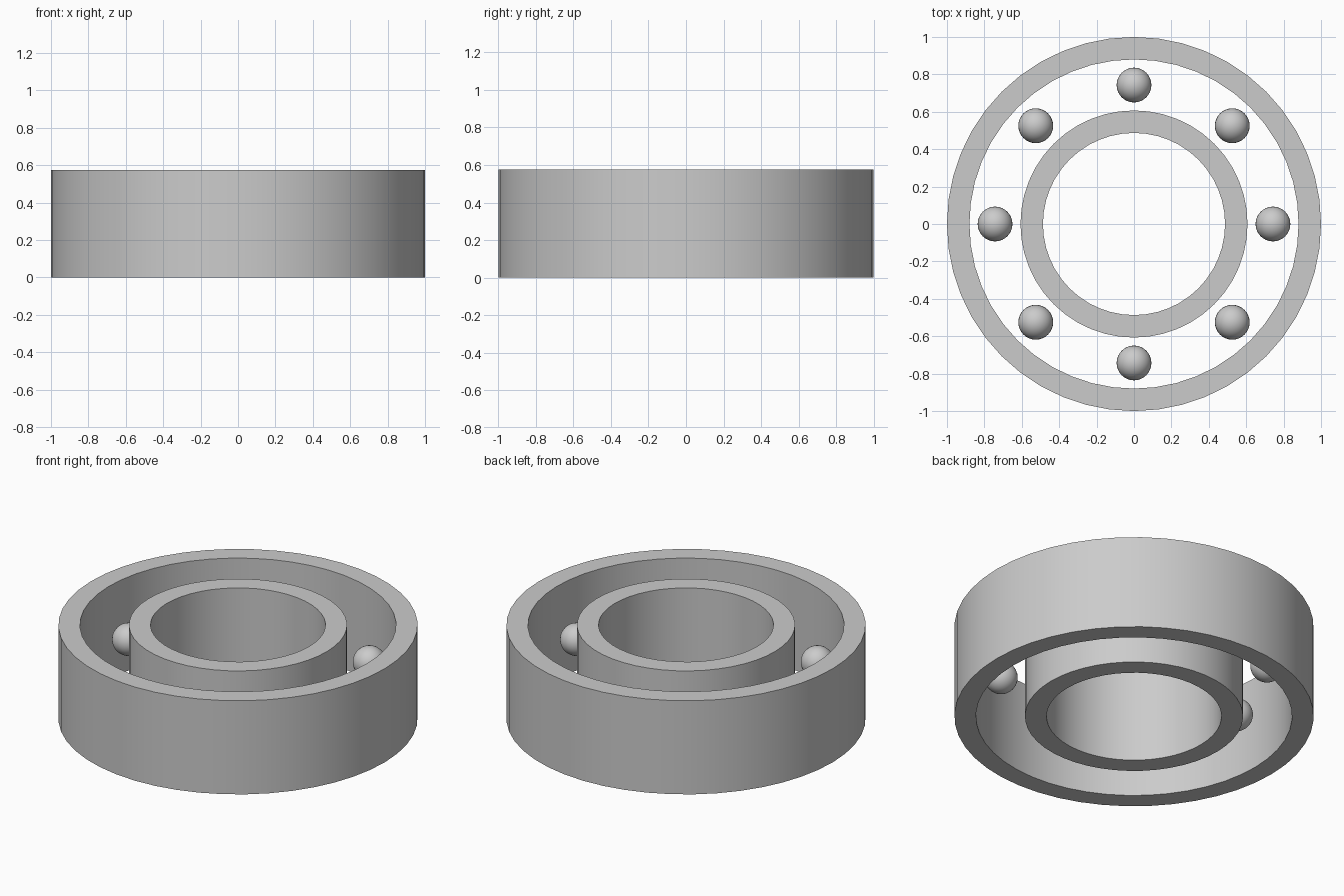
import bpy, bmesh, math

cube = bpy.data.objects.get("Cube")
if cube:
    bpy.data.objects.remove(cube, do_unlink=True)

HEIGHT = 0.575
SEGMENTS = 48
BALLS = 8

steel = bpy.data.materials.new("steel_grey")
steel.use_nodes = True
grey = (0.6, 0.6, 0.6, 1)
steel.diffuse_color = grey
steel.node_tree.nodes["Principled BSDF"].inputs["Base Color"].default_value = grey


def add_object(name, bm, location=(0, 0, 0)):
    bmesh.ops.recalc_face_normals(bm, faces=bm.faces)
    mesh = bpy.data.meshes.new(name)
    bm.to_mesh(mesh)
    bm.free()
    mesh.materials.append(steel)
    obj = bpy.data.objects.new(name, mesh)
    obj.location = location
    bpy.context.collection.objects.link(obj)
    bpy.ops.object.select_all(action="DESELECT")
    obj.select_set(True)
    bpy.context.view_layer.objects.active = obj
    bpy.ops.object.shade_smooth_by_angle(angle=math.radians(30))


def add_ring(name, inner, outer):
    # Revolve a rectangular section around the vertical axis
    bm = bmesh.new()
    section = [(inner, 0), (outer, 0), (outer, HEIGHT), (inner, HEIGHT)]
    verts = [bm.verts.new((r, 0, z)) for r, z in section]
    edges = [bm.edges.new((verts[i - 1], verts[i])) for i in range(len(verts))]
    bmesh.ops.spin(bm, geom=verts + edges, cent=(0, 0, 0), axis=(0, 0, 1),
                   angle=math.tau, steps=SEGMENTS, use_merge=True)
    bmesh.ops.remove_doubles(bm, verts=bm.verts, dist=0.0001)
    add_object(name, bm)


# Outer and inner races
add_ring("outer_race", 0.88, 1.0)
add_ring("inner_race", 0.487, 0.607)

# Balls spaced evenly between the races
for i in range(BALLS):
    angle = math.tau * i / BALLS
    bm = bmesh.new()
    bmesh.ops.create_uvsphere(bm, u_segments=32, v_segments=16, radius=0.093)
    add_object(f"ball_{i + 1}", bm,
               (0.743 * math.cos(angle), 0.743 * math.sin(angle), HEIGHT / 2))
